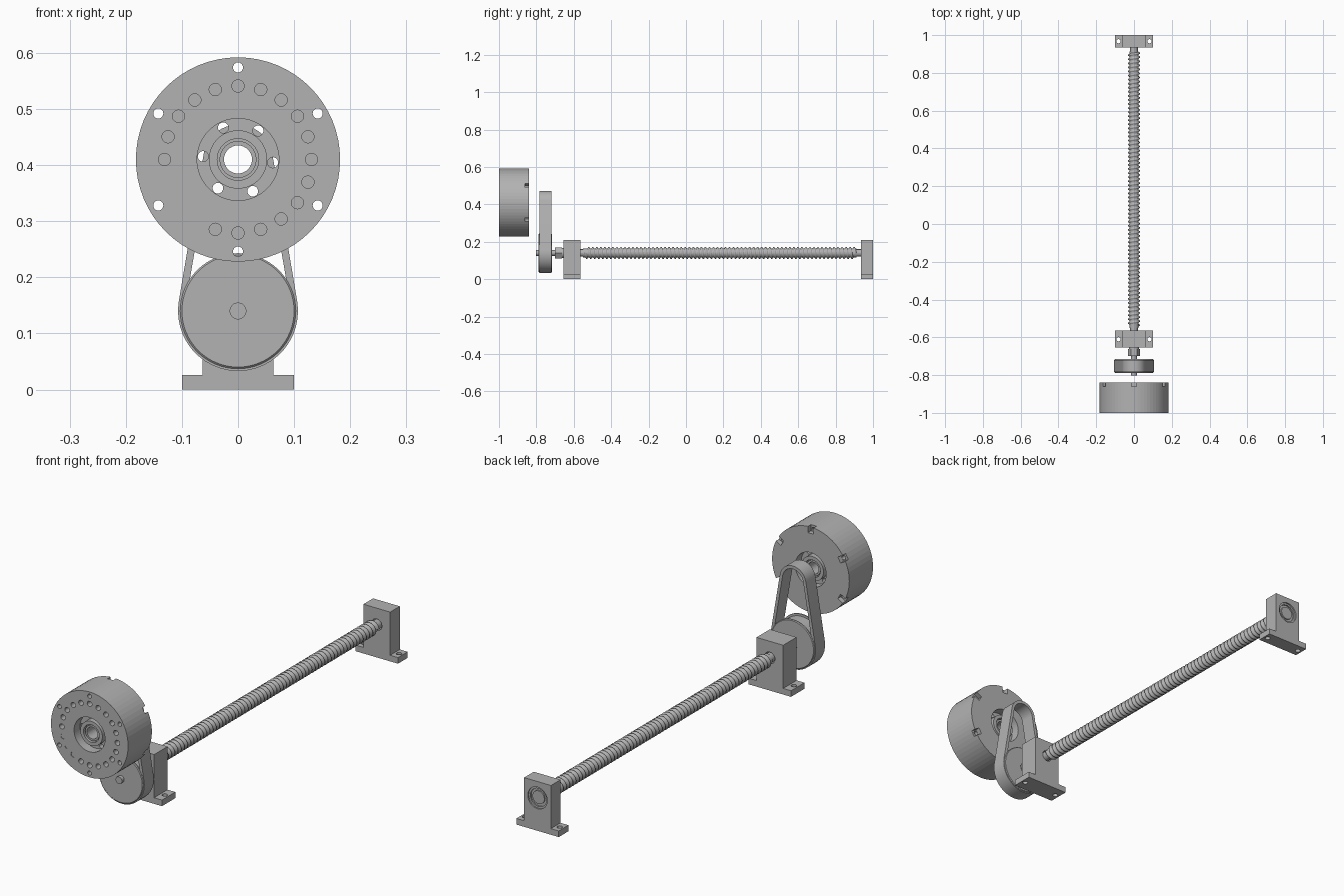
import bpy, bmesh
from math import pi, sin, cos, asin, radians
from mathutils import Vector, Matrix

cube = bpy.data.objects.get("Cube")
if cube:
    bpy.data.objects.remove(cube, do_unlink=True)

grey = bpy.data.materials.new("machined grey")
grey.use_nodes = True
colour = (0.45, 0.45, 0.45, 1)
grey.diffuse_color = colour
grey.node_tree.nodes["Principled BSDF"].inputs["Base Color"].default_value = colour

MOTOR_Z, SHAFT_Z = 0.41, 0.14


def finish(name, bm):
    """Turn a bmesh into a named, coloured object."""
    bmesh.ops.recalc_face_normals(bm, faces=bm.faces[:])
    mesh = bpy.data.meshes.new(name)
    bm.to_mesh(mesh)
    bm.free()
    mesh.materials.append(grey)
    obj = bpy.data.objects.new(name, mesh)
    bpy.context.collection.objects.link(obj)
    return obj


def smooth(obj):
    bpy.ops.object.select_all(action="DESELECT")
    obj.select_set(True)
    bpy.context.view_layer.objects.active = obj
    bpy.ops.object.shade_smooth_by_angle(angle=radians(35))


def lathe(name, profile, z, steps=48):
    """Revolve a (radius, y) profile about the y axis at height z."""
    bm = bmesh.new()
    verts = [bm.verts.new((r, y, z)) for r, y in profile]
    for a, b in zip(verts, verts[1:] + verts[:1]):
        if a.co.x > 0 or b.co.x > 0:
            bm.edges.new((a, b))
    bmesh.ops.spin(bm, geom=bm.verts[:] + bm.edges[:], cent=(0, 0, z),
                   axis=(0, 1, 0), angle=2 * pi, steps=steps)
    bmesh.ops.remove_doubles(bm, verts=bm.verts[:], dist=1e-5)
    return finish(name, bm)


def rod(name, r, y0, y1, z=SHAFT_Z, steps=32):
    return lathe(name, [(0, y0), (r, y0), (r, y1), (0, y1)], z, steps)


def tube(name, r0, r1, y0, y1, z=SHAFT_Z, steps=32):
    return lathe(name, [(r0, y0), (r1, y0), (r1, y1), (r0, y1)], z, steps)


def drills(holes, axis="Y"):
    """Cylinder cutters from (centre, radius, length) entries."""
    bm = bmesh.new()
    turn = Matrix.Rotation(pi / 2, 4, "X") if axis == "Y" else Matrix()
    for centre, r, length in holes:
        bmesh.ops.create_cone(bm, cap_ends=True, segments=20, radius1=r, radius2=r,
                              depth=length, matrix=Matrix.Translation(centre) @ turn)
    return finish("cutter", bm)


def cut(obj, cutter):
    mod = obj.modifiers.new("cut", "BOOLEAN")
    mod.operation, mod.solver, mod.object = "DIFFERENCE", "EXACT", cutter
    cutter.hide_render = True
    bpy.context.view_layer.objects.active = obj
    bpy.ops.object.modifier_apply(modifier=mod.name)
    bpy.data.objects.remove(cutter, do_unlink=True)


def around(radius, degrees, y):
    a = radians(degrees)
    return Vector((radius * cos(a), y, MOTOR_Z + radius * sin(a)))


# Motor: drum with recessed web and stepped central hub
F, B = -1.0, -0.84
motor = lathe("motor_housing", [
    (0.182, F), (0.182, B), (0.073, B), (0.073, B - 0.04), (0.052, B - 0.04),
    (0.052, B - 0.012), (0.037, B - 0.012), (0.037, B - 0.03), (0.025, B - 0.03),
    (0.025, F + 0.03), (0.037, F + 0.03), (0.037, F + 0.012), (0.052, F + 0.012),
    (0.052, F + 0.04), (0.073, F + 0.04), (0.073, F)], MOTOR_Z, 64)

# Rim bolt holes, blind face holes and web windows
cut(motor, drills([(around(0.164, 30 + 60 * i, -0.92), 0.009, 0.3) for i in range(6)]))
shallow = (11, 12, 13)
cut(motor, drills([(around(0.131, 18 * i, F), 0.011, 0.004 if i in shallow else 0.05)
                   for i in range(20)]))
cut(motor, drills([(around(0.0625, 60 * i - 5, -0.92), 0.0095, 0.12) for i in range(6)]))

# Rim notches at the back
bm = bmesh.new()
for i in range(6):
    place = (Matrix.Translation(around(0.177, 30 + 60 * i, B))
             @ Matrix.Rotation(-radians(30 + 60 * i), 4, "Y"))
    bmesh.ops.create_cube(bm, size=1, matrix=place @ Matrix.Diagonal((0.044, 0.04, 0.026, 1)))
cut(motor, finish("cutter", bm))

# Hub bearing ring, seen between the hub steps
tube("motor_hub_ring", 0.025, 0.033, F + 0.018, B - 0.018, MOTOR_Z)

# Driven pulley with two flanges
lathe("pulley", [
    (0, -0.788), (0.1, -0.788), (0.103, -0.785), (0.103, -0.78), (0.094, -0.78),
    (0.094, -0.724), (0.103, -0.724), (0.103, -0.719), (0.1, -0.716), (0, -0.716)],
    SHAFT_Z, 64)

# Belt: two arcs joined by tangents
R_LOW, R_TOP, THICK = 0.107, 0.062, 0.013
lean = asin((R_LOW - R_TOP) / (MOTOR_Z - SHAFT_Z))


def belt_loop(inset):
    points = []
    for z, r, a0, a1 in ((MOTOR_Z, R_TOP, lean, pi - lean),
                         (SHAFT_Z, R_LOW, pi - lean, 2 * pi + lean)):
        for i in range(25):
            a = a0 + (a1 - a0) * i / 24
            points.append(((r - inset) * cos(a), z + (r - inset) * sin(a)))
    return points


bm = bmesh.new()
rings = [[bm.verts.new((x, y, z)) for x, z in belt_loop(inset)]
         for inset, y in ((0, -0.784), (0, -0.72), (THICK, -0.72), (THICK, -0.784))]
for a, b in zip(rings, rings[1:] + rings[:1]):
    for i in range(len(a)):
        j = (i + 1) % len(a)
        bm.faces.new((a[i], a[j], b[j], b[i]))
smooth(finish("drive_belt", bm))


# Bearing blocks: inverted T with base holes and a bearing pocket
def bearing_block(name, y0, y1, pocket_y):
    half = [(0.1, 0), (0.1, 0.026), (0.063, 0.026), (0.063, 0.21)]
    outline = half + [(-x, z) for x, z in reversed(half)]
    bm = bmesh.new()
    face = bm.faces.new([bm.verts.new((x, y0, z)) for x, z in outline])
    side = bmesh.ops.extrude_face_region(bm, geom=[face])["geom"]
    bmesh.ops.translate(bm, vec=(0, y1 - y0, 0),
                        verts=[v for v in side if isinstance(v, bmesh.types.BMVert)])
    block = finish(name, bm)
    mid = (y0 + y1) / 2
    cut(block, drills([((s * 0.082, mid, 0.01), 0.011, 0.1) for s in (-1, 1)], "Z"))
    cut(block, rod("cutter", 0.046, pocket_y - 0.025, pocket_y + 0.025))
    cut(block, rod("cutter", 0.024, y0 - 0.1, y1 + 0.1))
    # Bearing races sit just inside the pocket
    inward = 1 if pocket_y == y0 else -1
    ends = sorted((pocket_y + inward * 0.006, pocket_y + inward * 0.025))
    tube(name + "_outer_race", 0.038, 0.046, *ends)
    tube(name + "_inner_race", 0.019, 0.028, *ends)
    deep = sorted((pocket_y + inward * 0.012, pocket_y + inward * 0.025))
    tube(name + "_bearing_shield", 0.028, 0.038, *deep)


bearing_block("front_bearing_block", -0.655, -0.565, -0.655)
bearing_block("rear_bearing_block", 0.935, 1.0, 1.0)

# Shaft ends and lock nut
rod("front_shaft", 0.015, -0.803, -0.69)
rod("front_journal", 0.02, -0.69, -0.54)
rod("rear_journal", 0.02, 0.9, 0.994)
tube("lock_collar", 0.014, 0.033, -0.7, -0.662, steps=6)
tube("bearing_spacer", 0.014, 0.027, -0.662, -0.645)

# Lead screw: solid core and one continuous trapezoidal thread
START, END, TURNS = -0.55, 0.912, 68
pitch = (END - START) / TURNS
rod("screw_core", 0.0235, START, END)
bm = bmesh.new()
tooth = [(0.023, 0), (0.023, 0.3), (0.031, 0.5), (0.031, 0.8), (0.023, 1)]
verts = [bm.verts.new((r, t * pitch, 0)) for r, t in tooth]
for a, b in zip(verts, verts[1:]):
    bm.edges.new((a, b))
thread = finish("screw_thread", bm)
thread.location = (0, START, SHAFT_Z)
screw = thread.modifiers.new("thread", "SCREW")
screw.axis, screw.screw_offset, screw.iterations = "Y", pitch, TURNS - 1
screw.steps = screw.render_steps = 20
screw.use_merge_vertices, screw.merge_threshold = True, 0.0001
screw.use_normal_calculate = True
bpy.context.view_layer.objects.active = thread
bpy.ops.object.modifier_apply(modifier=screw.name)
bm = bmesh.new()
bm.from_mesh(thread.data)
bmesh.ops.remove_doubles(bm, verts=bm.verts[:], dist=1e-4)
bmesh.ops.recalc_face_normals(bm, faces=bm.faces[:])
bm.to_mesh(thread.data)
bm.free()
